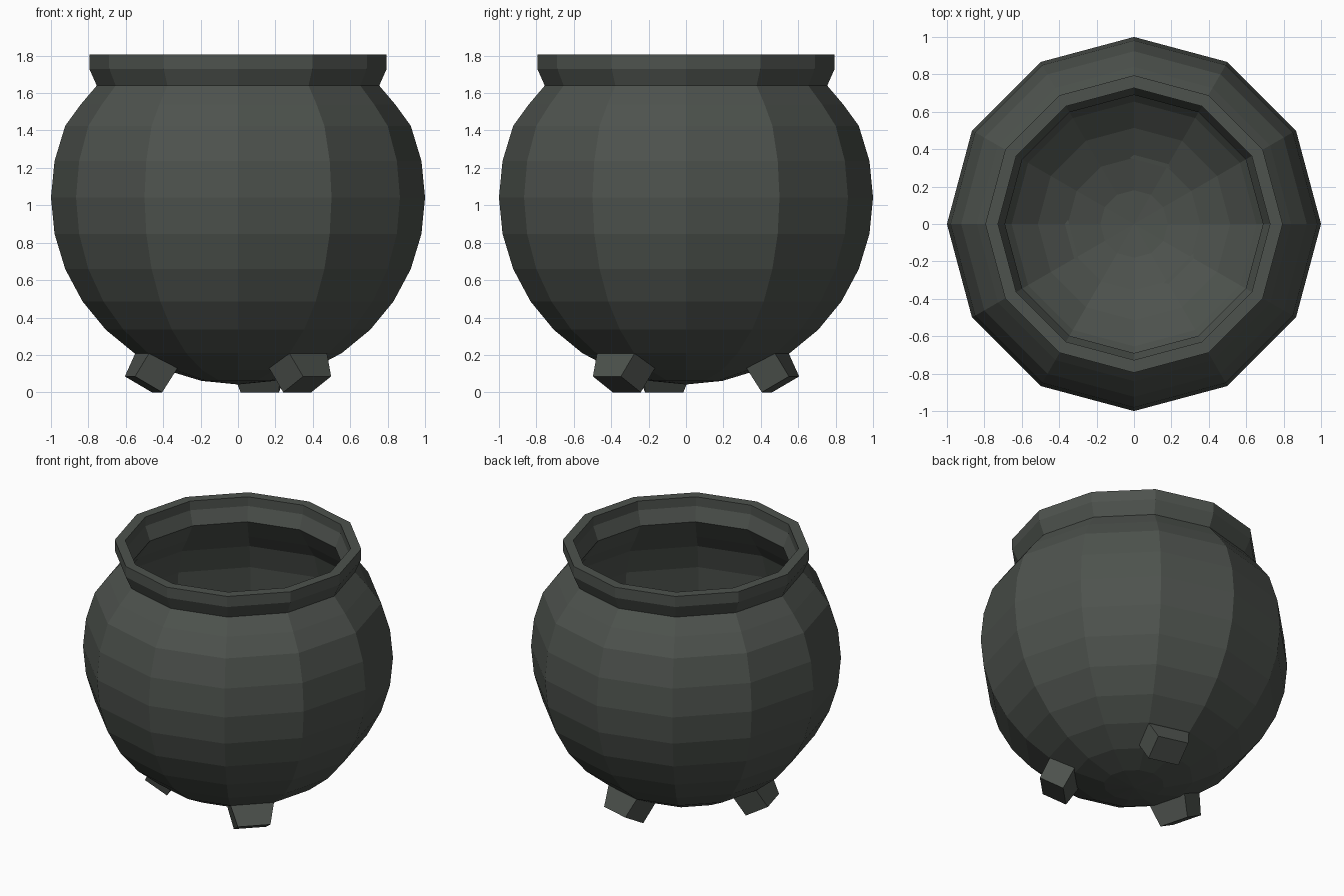
import bpy, bmesh, math

if "Cube" in bpy.data.objects:
    bpy.data.objects.remove(bpy.data.objects["Cube"])

SIDES = 12
CZ = 1.042      # centre height of the round body
WALL = 0.075

iron = bpy.data.materials.new("dark_iron")
iron.diffuse_color = (0.075, 0.085, 0.075, 1)
iron.use_nodes = True
iron.node_tree.nodes["Principled BSDF"].inputs["Base Color"].default_value = iron.diffuse_color


def make_object(name, bm):
    bmesh.ops.recalc_face_normals(bm, faces=bm.faces[:])
    mesh = bpy.data.meshes.new(name)
    bm.to_mesh(mesh)
    bm.free()
    mesh.materials.append(iron)
    obj = bpy.data.objects.new(name, mesh)
    bpy.context.collection.objects.link(obj)
    return obj


def lathe(name, profile):
    """Revolve (radius, z) points around z; radius 0 becomes a pole."""
    bm = bmesh.new()
    rings = []
    for r, z in profile:
        if r == 0:
            rings.append([bm.verts.new((0, 0, z))] * SIDES)
        else:
            rings.append([bm.verts.new((r * math.cos(a), r * math.sin(a), z))
                          for a in (math.tau * i / SIDES for i in range(SIDES))])
    for low, high in zip(rings, rings[1:]):
        for i in range(SIDES):
            j = (i + 1) % SIDES
            quad = [low[i], low[j], high[j], high[i]]
            bm.faces.new(list(dict.fromkeys(quad)))
    return make_object(name, bm)


def arc(radius):
    """Sphere rings from the bottom pole up to the shoulder."""
    pts = [(0, CZ - radius)]
    for k in range(1, 11):
        a = math.radians(11.25 * k)
        pts.append((radius * math.sin(a), CZ - radius * math.cos(a)))
    return pts


# Bowl with outer and inner wall, and flared rim, in one continuous skin
outer = arc(1.0) + [(0.84, 1.54), (0.755, 1.64)]
rim = [(0.795, 1.73), (0.795, 1.805), (0.727, 1.805), (0.727, 1.74), (0.69, 1.645)]
inner = [(0.78, 1.50)] + arc(1.0 - WALL)[::-1]
lathe("cauldron_body", outer + rim + inner)

# Three stubby splayed feet: (radius, z, half width) at inner and outer corners
FOOT = [(0.448, 0.0, 0.106), (0.598, 0.085, 0.106),
        (0.515, 0.237, 0.150), (0.335, 0.19, 0.150)]
for n, deg in enumerate((75, 195, 315)):
    c, s = math.cos(math.radians(deg)), math.sin(math.radians(deg))
    bm = bmesh.new()
    left, right = ([bm.verts.new((r * c - k * h * s, r * s + k * h * c, z))
                    for r, z, h in FOOT] for k in (1, -1))
    bm.faces.new(left)
    bm.faces.new(right)
    for i in range(4):
        j = (i + 1) % 4
        bm.faces.new((left[i], left[j], right[j], right[i]))
    make_object(f"foot_{n + 1}", bm)
